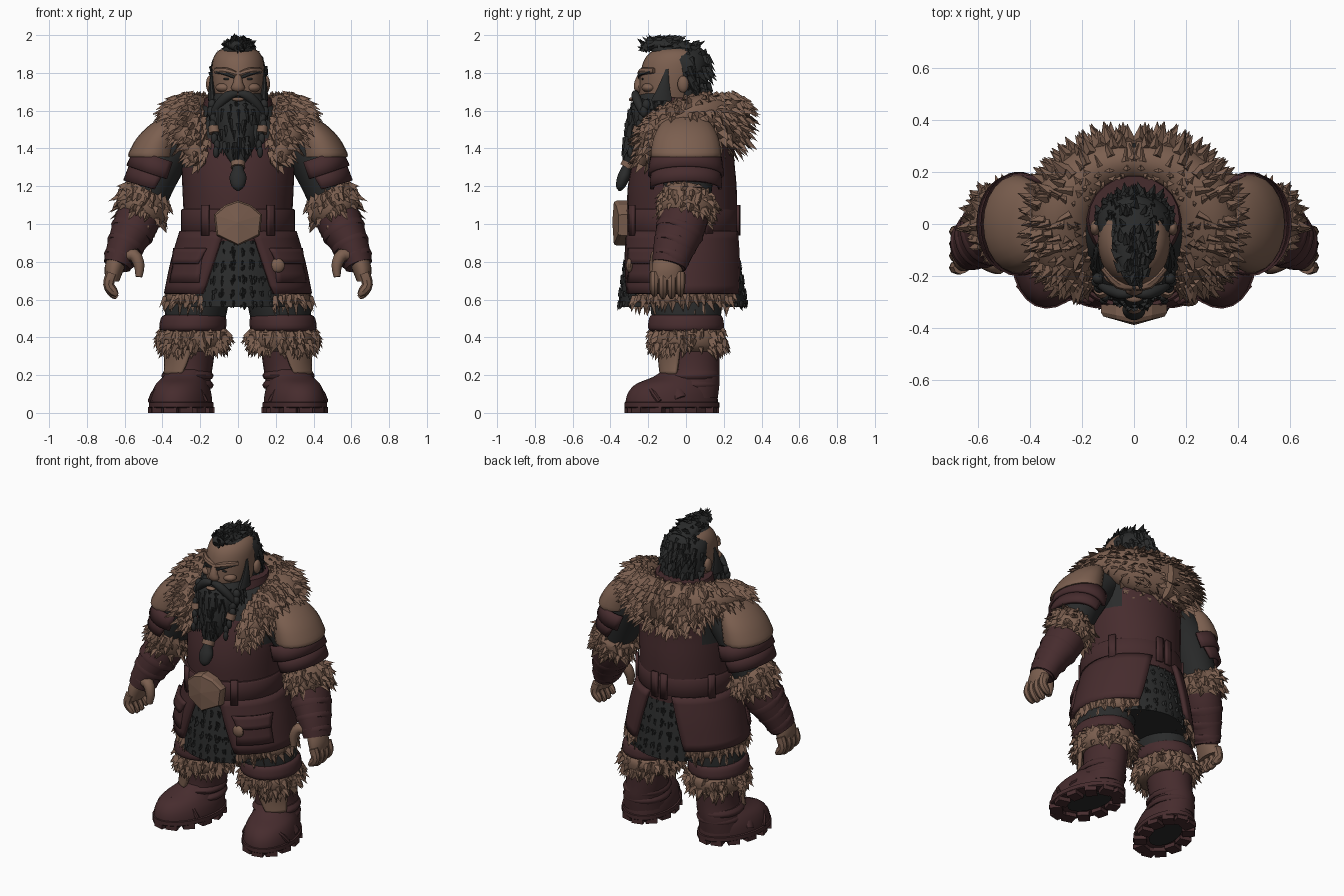
import bpy, bmesh, math, random
from mathutils import Vector, Matrix
random.seed(4)


def colour(name, rgb):
    m = bpy.data.materials.new(name)
    m.diffuse_color = (*rgb, 1)
    return m


TAN = colour("tan", (0.2, 0.115, 0.079))
MAROON = colour("maroon", (0.062, 0.025, 0.027))
DARK = colour("charcoal", (0.023, 0.024, 0.024))


def finish(name, bm, mat, mirror=False, thick=0, smooth=True, mat2=None, rule=None):
    bmesh.ops.recalc_face_normals(bm, faces=bm.faces)
    me = bpy.data.meshes.new(name)
    bm.to_mesh(me)
    bm.free()
    ob = bpy.data.objects.new(name, me)
    bpy.context.collection.objects.link(ob)
    me.materials.append(mat)
    if mat2:
        me.materials.append(mat2)
        for p in me.polygons:
            p.material_index = int(rule(p.center))
    if smooth:
        me.shade_smooth()
        me.set_sharp_from_angle(angle=math.radians(40))
    if thick:
        s = ob.modifiers.new("thickness", 'SOLIDIFY')
        s.thickness, s.offset = thick, 0
    if mirror:
        ob.modifiers.new("mirror", 'MIRROR').use_mirror_merge = False
    return ob


def spline(pts, k):
    """Catmull-Rom through tuples."""
    out = []
    for i in range(len(pts) - 1):
        a, b, c, d = pts[max(i - 1, 0)], pts[i], pts[i + 1], pts[min(i + 2, len(pts) - 1)]
        for s in range(k):
            t = s / k
            out.append([0.5 * (2 * q + (r - p) * t + (2 * p - 5 * q + 4 * r - w) * t * t
                               + (3 * q - p - 3 * r + w) * t ** 3) for p, q, r, w in zip(a, b, c, d)])
    return out + [list(pts[-1])]


def tube(name, pts, mat, n=22, sub=3, flat=False, ref=(0, 1, 0), arc=None, turn=None, **kw):
    """Skin of elliptical rings (x, y, z, rx, ry); flat keeps rings level; arc gives open sheets."""
    P = spline(pts, sub)
    C = [Vector(p[:3]) for p in P]
    bm = bmesh.new()
    rings = []
    for i, p in enumerate(P):
        t = Vector((0, 0, 1)) if flat else (C[min(i + 1, len(C) - 1)] - C[max(i - 1, 0)]).normalized()
        v = Vector(ref)
        v = (v - t * v.dot(t)).normalized()
        u = v.cross(t)
        f = i / (len(P) - 1)
        a0, a1 = 0, 360
        if arc:
            a0, a1 = [arc[0][j] * (1 - f) + arc[1][j] * f for j in (0, 1)]
        ring = []
        for j in range(n + bool(arc)):
            a = math.radians(a0 + (a1 - a0) * j / n)
            ring.append(bm.verts.new(C[i] + u * max(p[3], .004) * math.cos(a) + v * max(p[4], .004) * math.sin(a)))
        rings.append(ring)
    for r, q in zip(rings, rings[1:]):
        for j in range(n):
            k = (j + 1) % len(r)
            bm.faces.new((r[j], r[k], q[k], q[j]))
    if not arc:
        bm.faces.new(rings[0])
        bm.faces.new(rings[-1])
    if turn:
        piv, deg = turn
        bmesh.ops.rotate(bm, verts=bm.verts, cent=piv, matrix=Matrix.Rotation(math.radians(deg), 3, 'Z'))
    return finish(name, bm, mat, **kw)


def fur(name, base, count, length, width, flow, mat=TAN, mirror=False, lift=.35, keep=lambda c: True):
    """Pointed leaf-like tufts scattered over a base mesh."""
    me = base.data
    polys = [p for p in me.polygons if keep(p.center)]
    bm = bmesh.new()
    for p in random.choices(polys, weights=[q.area for q in polys], k=count):
        w = [random.random() + .05 for _ in p.vertices]
        c = sum((me.vertices[i].co * x for i, x in zip(p.vertices, w)), Vector()) / sum(w)
        n = p.normal
        jit = Vector([random.uniform(-.22, .22) for _ in range(3)])
        d = (n * lift + (flow(c) if callable(flow) else Vector(flow)) + jit).normalized()
        s = random.uniform(.65, 1.15)
        a = d.cross(n).normalized() * width * s
        b = c - n * .012
        vs = [bm.verts.new(x) for x in (b + a, b - a, c + n * width * .6, c + d * length * s)]
        for f in ((0, 1, 3), (1, 2, 3), (2, 0, 3), (0, 2, 1)):
            bm.faces.new([vs[i] for i in f])
    return finish(name, bm, mat, mirror, smooth=False)


def ball(name, c, r, mat, mirror=False):
    bm = bmesh.new()
    bmesh.ops.create_uvsphere(bm, u_segments=14, v_segments=9, radius=1,
                              matrix=Matrix.Translation(c) @ Matrix.Diagonal((*r, 1)))
    return finish(name, bm, mat, mirror)


# Torso, belt and buckle
tube("vest", [(0, -.02, .91, .285, .285), (0, -.02, 1.05, .288, .29), (0, -.02, 1.2, .295, .288),
              (0, -.01, 1.35, .3, .265), (0, .02, 1.5, .29, .235), (0, .03, 1.6, .22, .18), (0, .03, 1.64, .17, .14)],
     MAROON, n=36, flat=True, mat2=DARK,
     rule=lambda c: (abs(c.x) > .24 and c.z > 1.3) or (c.y < 0 and c.z > 1.44))
tube("inner_collar", [(0, .02, 1.5, .2, .18), (0, .02, 1.6, .19, .175), (0, .02, 1.67, .175, .165)], MAROON, flat=True)
tube("belt", [(0, -.03, .955, .295, .295), (0, -.03, .965, .303, .303), (0, -.03, 1.07, .303, .303),
              (0, -.03, 1.08, .295, .295)], MAROON, n=36, sub=1, flat=True)
for a in (-60, 25, 80):
    tube("belt_loop", [(0, -.03, 1.1, .31, .31), (0, -.03, .94, .31, .31)], MAROON, n=3, sub=1, flat=True,
         arc=((a, a + 8),) * 2, thick=.016, mirror=True)
bm = bmesh.new()
outline = [(0, 1.125), (-.07, 1.1), (-.128, 1.05), (-.115, .94), (0, .885), (.115, .94), (.128, 1.05), (.07, 1.1)]
back = [bm.verts.new((x, -.31, z)) for x, z in outline]
rim = [bm.verts.new((x, -.365 + abs(x) * .2, z)) for x, z in outline]
face = [bm.verts.new((x * .93, -.382 + abs(x) * .2, 1 + (z - 1) * .93)) for x, z in outline]
mid = bm.verts.new((0, -.39, 1.01))
for r, q in ((back, rim), (rim, face)):
    for j in range(8):
        bm.faces.new((r[j], r[(j + 1) % 8], q[(j + 1) % 8], q[j]))
for j in range(8):
    bm.faces.new((face[j], face[(j + 1) % 8], mid))
bm.faces.new(back)
finish("buckle", bm, TAN, smooth=False)

# Chain skirt with coat panels and fur hem
chain = tube("chain_skirt", [(0, -.02, .95, .27, .27), (0, -.02, .75, .3, .315), (0, -.017, .56, .315, .342)],
             DARK, n=36, flat=True)
fur("chain_links", chain, 900, .028, .015, (0, 0, -1), DARK, lift=.3, keep=lambda c: abs(c.x) < .22 and c.z > .57)
tube("coat_panel", [(0, -.02, .96, .298, .296), (0, -.02, .8, .345, .317), (0, -.02, .63, .38, .327)], MAROON,
     flat=True, arc=((-76, 74), (-60, 62)), thick=.025, mirror=True)
tube("pocket", [(0, -.02, .85, .35, .318), (0, -.02, .69, .385, .334)], MAROON, n=8, flat=True,
     arc=((-58, -22),) * 2, thick=.02, mirror=True)
tube("pocket_flap", [(0, -.02, .87, .352, .32), (0, -.02, .79, .377, .337)], MAROON, n=8, flat=True,
     arc=((-62, -18), (-56, -24)), thick=.02, mirror=True)
ball("button", (.21, -.298, .78), (.038, .02, .038), TAN)
hem_path = [(.36 * math.cos(math.radians(a)), -.01 + .29 * math.sin(math.radians(a)), .61, .025, .035)
            for a in range(-62, 63, 31)]
hem = tube("hem_roll", hem_path, TAN, n=10, sub=4, ref=(0, 0, 1), mirror=True)
fur("hem_fur", hem, 130, .065, .024, (0, 0, -.9), mirror=True)

# Legs and boots
tube("trousers", [(.17, 0, .8, .14, .19), (.22, 0, .55, .165, .19), (.24, .01, .38, .14, .165)], DARK,
     flat=True, mirror=True)
tube("thigh_wrap", [(.23, 0, .52, .155, .18), (.235, 0, .505, .172, .196), (.24, 0, .45, .177, .203),
                    (.24, 0, .43, .16, .18)], MAROON, flat=True, mirror=True)
knee = tube("knee_cuff", [(.24, .01, .45, .15, .175), (.238, .01, .42, .178, .2), (.238, .01, .36, .175, .195),
                          (.24, .02, .325, .14, .16)], TAN, flat=True, mirror=True)
fur("knee_fur", knee, 200, .06, .027, (0, 0, -.6), mirror=True, keep=lambda c: .33 < c.z < .45)
tube("boot_shaft", [(.245, .03, .38, .13, .15), (.255, .035, .25, .122, .143), (.27, .03, .17, .125, .15),
                    (.275, .02, .08, .13, .15)], MAROON, flat=True, mirror=True)
for z in (.15, .2):
    tube("ankle_fold", [(.268, .02, z - .02, .13, .15), (.268, .02, z, .138, .16), (.268, .03, z + .025, .12, .14)],
         MAROON, flat=True, mirror=True)
tube("shin_patch", [(.25, .03, .35, .15, .172), (.255, .03, .27, .14, .168), (.262, .03, .205, .142, .165)],
     TAN, n=10, flat=True, arc=((-95, -20), (-75, -30)), thick=.02, mirror=True)
PIV = ((.3, -.075, 0), 14)
tube("boot_foot", [(.3, -.075, .03, .158, .25), (.3, -.075, .07, .157, .248), (.3, -.07, .115, .149, .236),
                   (.3, -.06, .155, .132, .204), (.295, -.025, .19, .112, .15), (.285, .01, .23, .1, .12)], MAROON,
     n=26, flat=True, turn=PIV, mirror=True)
tube("sole", [(.3, -.075, .025, .16, .25), (.3, -.075, .03, .166, .256), (.3, -.075, .055, .166, .256),
              (.3, -.075, .06, .155, .24)], MAROON, n=26, sub=1, flat=True, turn=PIV, mirror=True)
tube("sole_arch", [(.3, -.06, .02, .085, .15), (.3, -.06, .028, .085, .15)], DARK, sub=1, flat=True, turn=PIV,
     mirror=True)
tube("toe_seam", [(.17, -.18, .06, .014, .014), (.225, -.19, .14, .016, .016), (.33, -.21, .16, .016, .016),
                  (.43, -.185, .12, .016, .016), (.465, -.14, .06, .014, .014)], MAROON, n=8, mirror=True)
tube("instep_strap", [(.16, -.05, .08, .012, .03), (.2, -.075, .165, .014, .03), (.3, -.1, .195, .014, .03),
                      (.4, -.07, .165, .014, .03), (.45, -.03, .08, .012, .03)], MAROON, n=8, mirror=True)
bm = bmesh.new()
for i in range(12):
    a = math.tau * i / 12
    q = Matrix.Rotation(math.radians(14), 3, 'Z') @ Vector((.125 * math.cos(a), .212 * math.sin(a), 0))
    bmesh.ops.create_cube(bm, size=1, matrix=Matrix.Translation((q.x + .3, q.y - .075, .016))
                          @ Matrix.Rotation(a + .24, 4, 'Z') @ Matrix.Diagonal((.075, .07, .032, 1)))
finish("tread_lugs", bm, MAROON, mirror=True, smooth=False)

# Arms, shoulder armour, gauntlets
tube("sleeve", [(.25, .01, 1.5, .11, .13), (.37, .01, 1.38, .125, .14), (.44, .01, 1.25, .12, .135),
                (.49, .01, 1.12, .11, .12)], DARK, mirror=True)
tube("shoulder_pad", [(.452, 0, 1.355, .127, .185), (.45, 0, 1.38, .128, .188), (.42, 0, 1.46, .112, .172),
                      (.375, 0, 1.53, .085, .135), (.33, 0, 1.58, .04, .08)], TAN, flat=True, mirror=True)
tube("shoulder_plate", [(.415, 0, 1.35, .135, .18), (.445, 0, 1.26, .145, .192)], MAROON, sub=2,
     arc=((60, 300), (62, 298)), thick=.02, mirror=True)
tube("arm_plate", [(.44, 0, 1.28, .13, .175), (.466, 0, 1.19, .138, .182)], MAROON, sub=2,
     arc=((70, 290), (80, 280)), thick=.02, mirror=True)
cuff = tube("arm_cuff", [(.47, .02, 1.18, .1, .11), (.49, .01, 1.14, .13, .14), (.515, .005, 1.07, .135, .145),
                         (.535, 0, 1.025, .11, .12)], TAN, mirror=True)
fur("arm_fur", cuff, 200, .06, .027, (.15, 0, -.5), mirror=True)
tube("gauntlet", [(.515, 0, 1.06, .12, .125), (.555, -.03, .97, .115, .127), (.605, -.065, .87, .092, .11),
                  (.64, -.09, .78, .074, .092)], MAROON, mirror=True)
for x, y, z, r in ((.56, -.035, .96, .118), (.595, -.06, .89, .102), (.625, -.08, .82, .087)):
    tube("gauntlet_strap", [(x - .012, y + .01, z + .025, r - .012, r), (x - .005, y, z + .01, r, r + .012),
                            (x + .005, y, z - .01, r, r + .012), (x + .012, y - .01, z - .025, r - .014, r)],
         MAROON, sub=1, mirror=True)
tube("palm", [(.635, -.09, .83, .05, .075), (.657, -.1, .76, .05, .082), (.665, -.1, .7, .036, .08)], TAN, mirror=True)
for i in range(4):
    y = -.168 + i * .046
    e = .605 + .012 * abs(i - 1.5)
    tube("finger", [(.668, y, .74, .03, .026), (.685, y, .68, .029, .026), (.66, y, e + .02, .025, .023),
                    (.64, y, e, .012, .012)], TAN, n=8, mirror=True)
tube("thumb", [(.61, -.12, .83, .035, .04), (.55, -.15, .835, .034, .037), (.523, -.165, .78, .028, .03),
               (.525, -.17, .72, .018, .02)], TAN, n=10, mirror=True)

# Fur mantle
mantle = tube("mantle", [(0, .25, 1.54, .095, .15), (.16, .205, 1.55, .105, .14), (.27, .07, 1.585, .118, .1),
                         (.275, -.1, 1.53, .113, .09), (.23, -.19, 1.42, .08, .07), (.205, -.235, 1.32, .04, .03)],
              TAN, sub=5, ref=(0, 0, 1), mirror=True)
fur("mantle_fur", mantle, 440, .075, .03,
    lambda c: Vector((c.x, c.y, 0)).normalized() * .5 + Vector((0, 0, -.55)), mirror=True, lift=.35,
    keep=lambda c: c.x > .005)

# Head and face
tube("head", [(0, -.05, 1.56, .1, .11), (0, -.085, 1.66, .125, .155), (0, -.075, 1.74, .138, .172),
              (0, -.065, 1.82, .14, .172), (0, -.055, 1.88, .13, .16), (0, -.05, 1.92, .1, .12),
              (0, -.05, 1.94, .04, .05)], TAN, flat=True, n=28)
tube("nose", [(0, -.235, 1.8, .018, .014), (0, -.252, 1.75, .025, .022), (0, -.25, 1.72, .037, .026),
              (0, -.24, 1.7, .02, .015)], TAN, n=10)
tube("brow_ridge", [(0, -.235, 1.788, .02, .014), (.06, -.23, 1.808, .02, .02), (.12, -.17, 1.812, .012, .015)],
     TAN, n=8, ref=(0, 0, 1), mirror=True)
tube("eyebrow", [(.018, -.25, 1.777, .005, .008), (.06, -.244, 1.794, .006, .01), (.115, -.19, 1.808, .005, .006)],
     DARK, n=8, ref=(0, 0, 1), mirror=True)
ball("eye", (.058, -.23, 1.768), (.022, .005, .006), DARK, True)
ball("cheek", (.07, -.195, 1.722), (.05, .04, .026), TAN, True)
ball("ear", (.15, -.015, 1.74), (.02, .03, .045), TAN, True)
ball("lip", (0, -.285, 1.66), (.034, .018, .011), TAN)

# Hair
hair = tube("hair", [(0, .02, 1.58, .11, .085), (0, .03, 1.66, .127, .088), (0, .025, 1.76, .142, .092),
                     (0, .005, 1.85, .141, .112), (0, -.03, 1.9, .115, .138), (0, -.06, 1.935, .072, .135),
                     (0, -.07, 1.95, .03, .08)], DARK, flat=True, n=26)
fur("hair_locks", hair, 150, .07, .026, (0, .3, -.8), DARK, lift=.12, keep=lambda c: c.y > 0 and c.z < 1.92)
quiff = tube("quiff", [(0, .06, 1.9, .065, .045), (0, -.03, 1.94, .075, .034), (0, -.12, 1.952, .066, .03),
                       (0, -.19, 1.945, .05, .03), (0, -.232, 1.93, .022, .02)], DARK, ref=(0, 0, 1))
fur("quiff_locks", quiff, 70, .05, .024, (0, .6, .0), DARK, lift=.25, keep=lambda c: c.z > 1.925)
fur("quiff_front", quiff, 14, .04, .018, (0, -.6, .5), DARK, keep=lambda c: c.y < -.18)

# Beard, moustache and braids
beard = tube("beard", [(0, -.13, 1.69, .125, .11), (0, -.165, 1.62, .15, .128), (0, -.2, 1.54, .128, .112),
                       (0, -.24, 1.45, .1, .085), (0, -.27, 1.37, .068, .056), (0, -.3, 1.32, .035, .032),
                       (0, -.318, 1.29, .03, .028), (0, -.33, 1.25, .045, .034), (0, -.345, 1.2, .034, .026),
                       (0, -.35, 1.175, .006, .006)], DARK, flat=True)
fur("beard_locks", beard, 110, .09, .022, (0, 0, -1), DARK, lift=.12, keep=lambda c: 1.38 < c.z < 1.66 and c.y < -.12)
tube("beard_ring", [(0, -.303, 1.325, .038, .036), (0, -.316, 1.3, .038, .036)], TAN, n=12)
for x, z in ((.025, 1.63), (.065, 1.62), (.1, 1.6)):
    tube("beard_strand", [(x, -.272 + x * .3, z, .012, .012), (x * 1.25, -.285 + x * .5, z - .08, .026, .022),
                          (x * .8, -.302 + x * .5, z - .17, .022, .02), (x * .35, -.315 + x * .2, 1.36, .008, .008)],
         DARK, n=9, mirror=True)
tube("moustache", [(.004, -.265, 1.69, .016, .014), (.05, -.268, 1.68, .022, .026), (.1, -.25, 1.635, .022, .024),
                   (.135, -.225, 1.58, .016, .016), (.145, -.215, 1.55, .004, .004)], DARK, n=10,
     ref=(0, 0, 1), mirror=True)
tube("sideburn", [(.136, -.1, 1.82, .004, .008), (.14, -.115, 1.74, .014, .028), (.135, -.13, 1.65, .025, .06)],
     DARK, n=10, flat=True, mirror=True)
for i in range(8):
    f = i / 7
    ball("braid_knot", (.142 - .03 * f + (.005 if i % 2 else -.005), -.21 - .085 * f, 1.63 - .25 * f),
         (.024 - .008 * f, .023 - .008 * f, .03), DARK, True)
tube("braid_ring", [(.129, -.247, 1.515, .029, .029), (.125, -.26, 1.48, .029, .029)], TAN, n=12, mirror=True)
